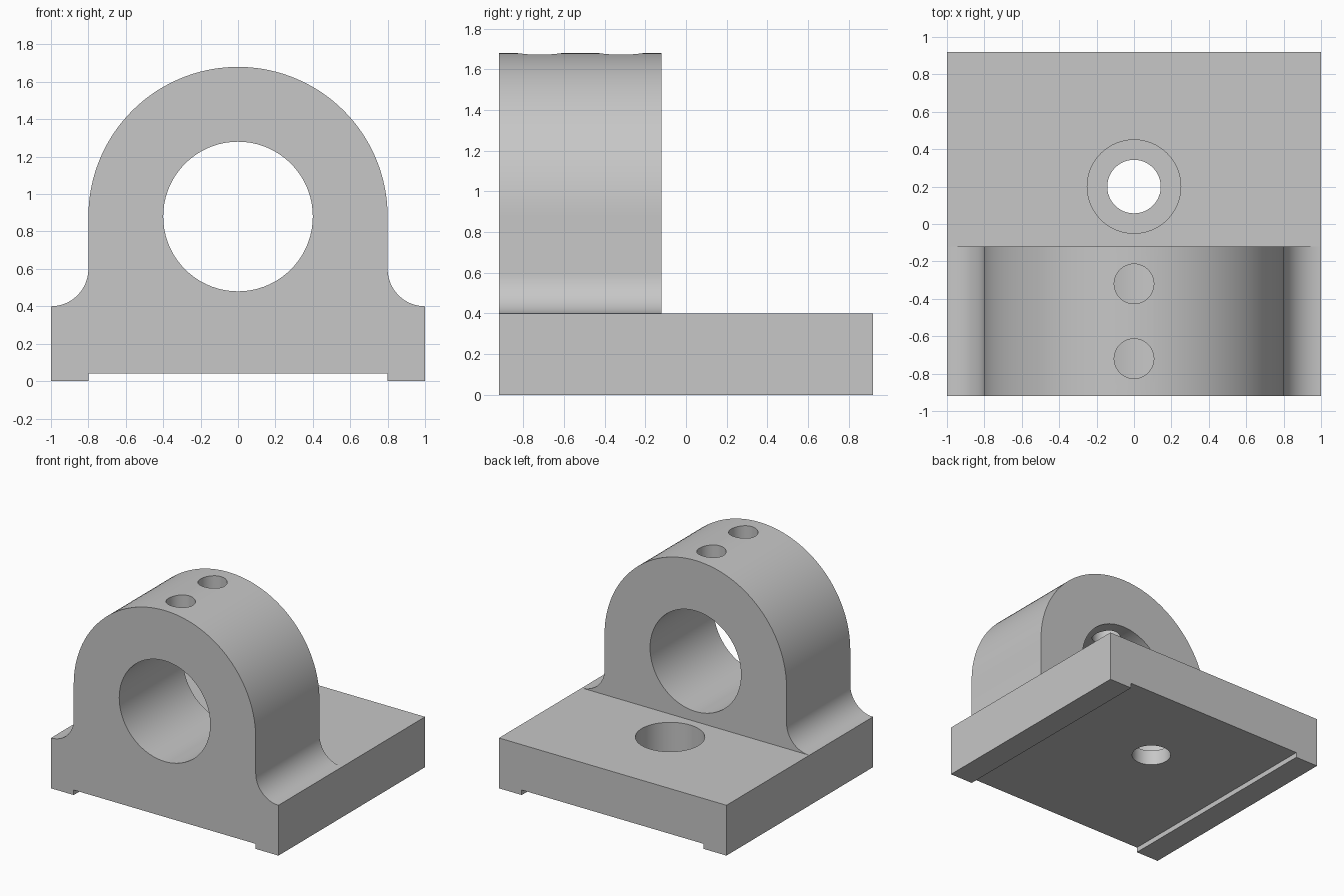
import bpy
import bmesh
from math import radians, sin, cos, pi
from mathutils import Matrix

cube = bpy.data.objects.get("Cube")
if cube:
    bpy.data.objects.remove(cube, do_unlink=True)

# Single plain grey finish
grey = bpy.data.materials.new("plain grey")
grey.use_nodes = True
colour = (0.57, 0.57, 0.57, 1)
grey.diffuse_color = colour
grey.node_tree.nodes["Principled BSDF"].inputs["Base Color"].default_value = colour

# Main sizes
HALF, DEPTH, BASE_TOP = 1.0, 0.92, 0.4
WALL_BACK, ARCH_R, FILLET = -0.12, 0.8, 0.2
BORE_Z, BORE_R = 0.88, 0.4
SLOT_HALF, SLOT_H = 0.8, 0.04
SEAT_Y, SEAT_Z = 0.2, 0.16


def arc(cx, cz, r, start, end, steps):
    angles = [radians(start + (end - start) * i / steps) for i in range(steps + 1)]
    return [(cx + r * cos(a), cz + r * sin(a)) for a in angles]


def make_object(name, bm):
    mesh = bpy.data.meshes.new(name)
    bm.to_mesh(mesh)
    bm.free()
    mesh.materials.append(grey)
    obj = bpy.data.objects.new(name, mesh)
    bpy.context.collection.objects.link(obj)
    return obj


def extrude_to(bm, faces, distance):
    result = bmesh.ops.extrude_face_region(bm, geom=faces)["geom"]
    verts = [g for g in result if isinstance(g, bmesh.types.BMVert)]
    bmesh.ops.translate(bm, verts=verts, vec=(0, distance, 0))
    return [g for g in result if isinstance(g, bmesh.types.BMFace)]


# Body: base section with underside channel, and filleted arch above it
base = [(-HALF, BASE_TOP), (-HALF, 0), (-SLOT_HALF, 0), (-SLOT_HALF, SLOT_H),
        (SLOT_HALF, SLOT_H), (SLOT_HALF, 0), (HALF, 0), (HALF, BASE_TOP)]
fillet_z = BASE_TOP + FILLET
arch = (arc(HALF, fillet_z, FILLET, 270, 180, 20)[1:]
        + arc(0, BORE_Z, ARCH_R, 0, 180, 72)
        + arc(-HALF, fillet_z, FILLET, 0, -90, 20)[:-1])

bm = bmesh.new()
base_verts = [bm.verts.new((x, -DEPTH, z)) for x, z in base]
arch_verts = [bm.verts.new((x, -DEPTH, z)) for x, z in arch]
faces = [bm.faces.new(base_verts),
         bm.faces.new([base_verts[0], base_verts[-1]] + arch_verts)]
back = extrude_to(bm, faces, WALL_BACK + DEPTH)
base_back = min(back, key=lambda f: f.calc_center_median().z)
extrude_to(bm, [base_back], DEPTH - WALL_BACK)
bmesh.ops.recalc_face_normals(bm, faces=bm.faces)
bmesh.ops.dissolve_limit(bm, angle_limit=0.001, verts=bm.verts, edges=bm.edges)
body = make_object("bearing_bracket", bm)


def cut_hole(name, radius, y, low, high, sides, along_y=False):
    """Cut a round hole, upright at y or along the depth at bore height."""
    bm = bmesh.new()
    bmesh.ops.create_cone(bm, cap_ends=True, segments=sides, radius1=radius,
                          radius2=radius, depth=high - low)
    if along_y:
        place = Matrix.Translation((0, (low + high) / 2, BORE_Z)) @ Matrix.Rotation(pi / 2, 4, "X")
    else:
        place = Matrix.Translation((0, y, (low + high) / 2))
    bm.transform(place)
    cutter = make_object(name, bm)
    cutter.hide_render = True
    mod = body.modifiers.new(name, "BOOLEAN")
    mod.operation = "DIFFERENCE"
    mod.solver = "EXACT"
    mod.object = cutter
    bpy.ops.object.modifier_apply(modifier=mod.name)
    bpy.data.objects.remove(cutter, do_unlink=True)


bpy.ops.object.select_all(action="DESELECT")
body.select_set(True)
bpy.context.view_layer.objects.active = body

# Shaft bore, two oil holes into the bore, and the counterbored bolt hole
cut_hole("shaft_bore", BORE_R, 0, -1.2, 0.2, 72, along_y=True)
for y in (-0.32, -0.72):
    cut_hole("oil_hole", 0.106, y, BORE_Z, 2, 48)
cut_hole("bolt_seat", 0.25, SEAT_Y, SEAT_Z, 0.7, 64)
cut_hole("bolt_hole", 0.143, SEAT_Y, -0.2, 0.3, 48)

bpy.ops.object.shade_smooth_by_angle(angle=radians(30))
